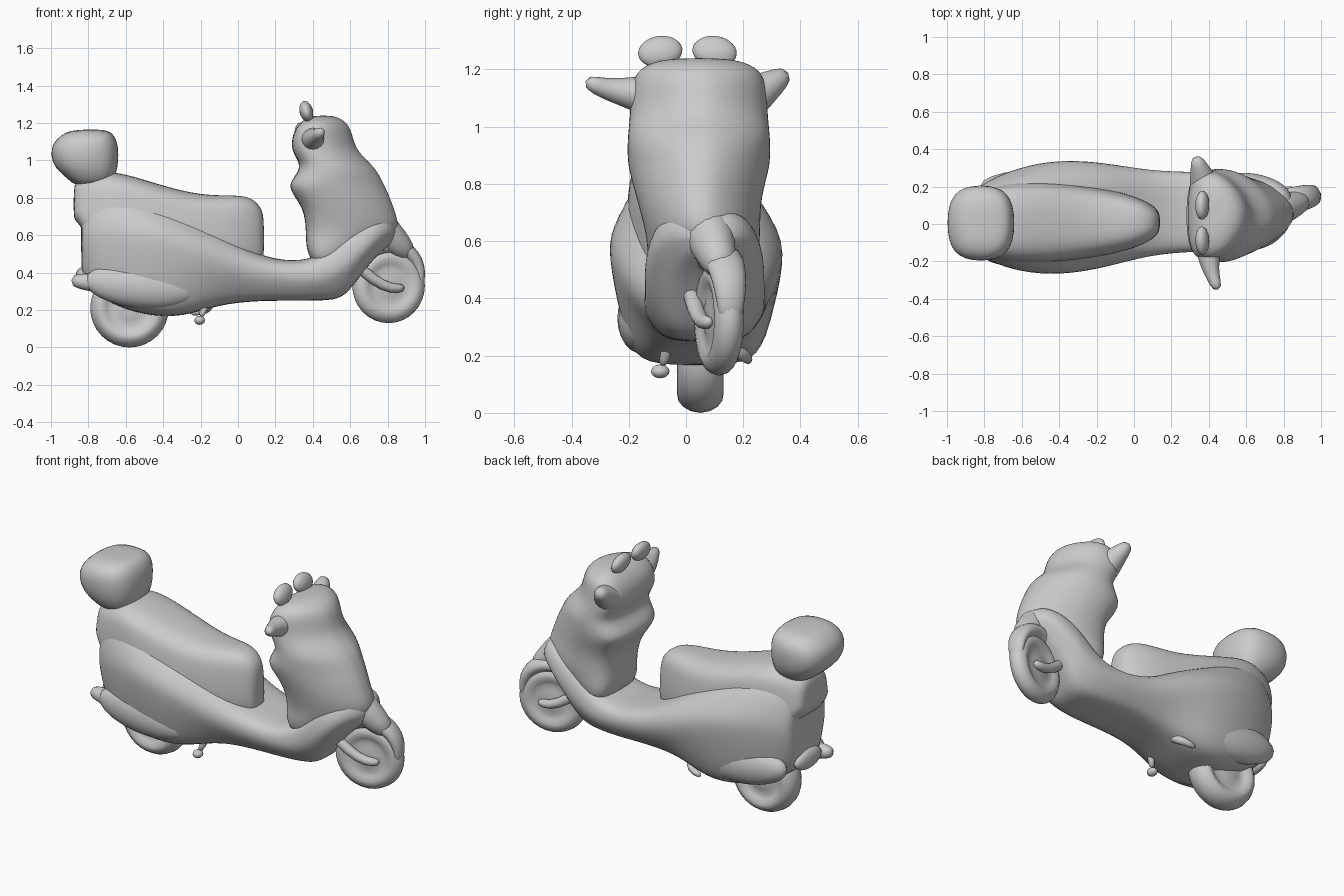
import bpy, bmesh, math
from mathutils import Vector, Matrix

if "Cube" in bpy.data.objects:
    bpy.data.objects.remove(bpy.data.objects["Cube"])


def add_object(name, bm):
    """Turn a bmesh into a smooth-shaded object."""
    bmesh.ops.recalc_face_normals(bm, faces=bm.faces)
    me = bpy.data.meshes.new(name)
    bm.to_mesh(me)
    bm.free()
    for p in me.polygons:
        p.use_smooth = True
    ob = bpy.data.objects.new(name, me)
    bpy.context.collection.objects.link(ob)
    return ob


def loft(name, rings, sub=2):
    """Skin a list of equal-length point rings, cap the ends and smooth."""
    bm = bmesh.new()
    vs = [[bm.verts.new(p) for p in r] for r in rings]
    n = len(rings[0])
    for a, b in zip(vs, vs[1:]):
        for i in range(n):
            j = (i + 1) % n
            bm.faces.new((a[i], a[j], b[j], b[i]))
    bm.faces.new(vs[0])
    bm.faces.new(vs[-1])
    ob = add_object(name, bm)
    m = ob.modifiers.new("smooth", 'SUBSURF')
    m.levels = m.render_levels = sub
    return ob


def mirrored(half):
    """Half outline (w, v), first and last on the centre, to a closed ring."""
    return half + [(-w, v) for w, v in half[-2:0:-1]]


def ellipsoid(name, loc, size, rot=(0, 0, 0)):
    bm = bmesh.new()
    bmesh.ops.create_uvsphere(bm, u_segments=20, v_segments=12, radius=1)
    ob = add_object(name, bm)
    ob.location, ob.scale, ob.rotation_euler = loc, size, rot
    return ob


def tube(name, pts, radii):
    """Round tube through points with a radius at each."""
    pts = [Vector(p) for p in pts]
    rings = []
    for i, p in enumerate(pts):
        d = (pts[min(i + 1, len(pts) - 1)] - pts[max(i - 1, 0)]).normalized()
        q = d.to_track_quat('Z', 'Y')
        rings.append([p + q @ Vector((radii[i] * math.cos(t * math.pi / 4),
                                      radii[i] * math.sin(t * math.pi / 4), 0)) for t in range(8)])
    return loft(name, rings, 1)


def wheel(name, loc, r, w, turn):
    """Lathe a fat rounded tyre with a shallow hub about the y axis."""
    prof = [(0, .75), (.3, .75), (.45, .6), (.58, .75), (.7, .95), (.8, .9), (.9, .7), (.97, .4), (1, 0)]
    prof += [(a, -b) for a, b in prof[-2::-1]]
    bm = bmesh.new()
    n = 32
    cols = [[bm.verts.new((r * a * math.cos(k * math.tau / n), w * b,
                           r * a * math.sin(k * math.tau / n))) for a, b in prof] for k in range(n)]
    for k in range(n):
        c, d = cols[k], cols[(k + 1) % n]
        for i in range(len(prof) - 1):
            bm.faces.new((c[i], c[i + 1], d[i + 1], d[i]))
    bmesh.ops.remove_doubles(bm, verts=bm.verts, dist=1e-5)
    ob = add_object(name, bm)
    ob.location, ob.rotation_euler = loc, (0, 0, turn)


# lower body and floor: x, centre y, bottom, top, top width, max width, its z, low width
body = [(-.84, .02, .40, .80, .10, .15, .60, .11),
        (-.82, .02, .33, .84, .14, .19, .60, .15),
        (-.70, .02, .24, .88, .19, .255, .62, .21),
        (-.50, .03, .17, .82, .20, .305, .60, .24),
        (-.30, .04, .16, .72, .21, .305, .55, .24),
        (-.10, .05, .23, .62, .21, .27, .47, .19),
        (.10, .06, .25, .49, .20, .225, .40, .17),
        (.30, .065, .25, .455, .19, .215, .38, .17),
        (.45, .065, .25, .49, .19, .21, .38, .16),
        (.56, .065, .26, .60, .19, .21, .45, .15),
        (.63, .065, .35, .66, .18, .21, .51, .16),
        (.72, .065, .47, .70, .16, .19, .58, .15),
        (.80, .075, .54, .71, .11, .14, .63, .10),
        (.85, .085, .58, .67, .05, .07, .62, .05)]
rings = []
for x, cy, zb, zt, wt, wm, zm, wl in body:
    e = min(.05, (zt - zb) / 8)
    half = [(0, zt), (wt * .6, zt), (wt, zt - e * .6), (wm, zm + e), (wm, zm - e),
            (wl * 1.03, zb + e * 1.5), (wl * .75, zb), (0, zb)]
    rings.append([(x, cy + w, z) for w, z in mirrored(half)])
loft("lower_body", rings)

# seat: x, top, half width
seat = [(-.88, .86, .10), (-.86, .90, .14), (-.72, .945, .19), (-.60, .93, .205), (-.40, .865, .20),
        (-.20, .815, .17), (-.04, .815, .14), (.06, .81, .105), (.12, .76, .07), (.14, .70, .035)]
rings = []
for x, zt, w in seat:
    zb = .68 if x < -.85 else .46
    half = [(0, zt), (w * .6, zt - .005), (w * .95, zt - .05), (w * 1.05, zt - .12),
            (w * 1.15, zb + .04), (w * .8, zb), (0, zb)]
    rings.append([(x, .01 + a, z) for a, z in mirrored(half)])
loft("seat", rings)

# leg shield and handlebar head: z, back x, front x, half width
shield = [(.42, .42, .56, .15), (.50, .37, .66, .19), (.57, .36, .78, .195), (.63, .36, .87, .2),
          (.74, .35, .835, .215), (.83, .28, .80, .24), (.88, .27, .775, .25), (.95, .33, .74, .25),
          (1.00, .32, .69, .245), (1.06, .28, .63, .24), (1.14, .29, .61, .235),
          (1.19, .32, .59, .22), (1.225, .36, .55, .17), (1.24, .41, .50, .08)]
rings = []
for z, xb, xf, w in shield:
    d = xf - xb
    cy = .045 if z > .7 else .06
    half = [(0, xb), (w * .7, xb + .02 * d), (w * .98, xb + .15 * d), (w * 1.02, xb + .4 * d),
            (w * .88, xb + .65 * d), (w * .55, xb + .88 * d), (w * .2, xf), (0, xf)]
    rings.append([(x, cy + a, z) for a, x in mirrored(half)])
loft("leg_shield", rings)

# luggage box: z, back x, front x, half width
box = [(.86, -.87, -.69, .12), (.90, -.91, -.66, .16), (.96, -.985, -.64, .195), (1.03, -1.005, -.635, .205),
       (1.09, -.995, -.64, .205), (1.135, -.95, -.66, .18), (1.16, -.90, -.69, .13), (1.165, -.82, -.75, .06)]
rings = []
for z, x0, x1, w in box:
    r = []
    for k in range(16):
        c, s = math.cos(k * math.pi / 8), math.sin(k * math.pi / 8)
        r.append(((x0 + x1) / 2 + (x1 - x0) / 2 * math.copysign(abs(c) ** .75, c),
                  .005 + w * math.copysign(abs(s) ** .75, s), z))
    rings.append(r)
loft("luggage_box", rings, 1)

# wheels
TURN = math.radians(14)
FRONT = Vector((.805, .115, .33))
rot = Matrix.Rotation(TURN, 3, 'Z')
wheel("front_wheel", FRONT, .2, .055, TURN)
wheel("rear_wheel", (-.58, .05, .21), .21, .085, 0)

# front fender: arc of flattened rings around the turned wheel
rings = []
for k in range(9):
    a = math.radians(-5 + k * 18)
    s = max(0, math.sin(a))
    r, t, w = .165 + .055 * s, .025 + .025 * s, .042 + .035 * s
    ring = []
    for j in range(10):
        b = j * math.tau / 10
        q = r + t * math.cos(b)
        ring.append(FRONT + rot @ Vector((q * math.cos(a), w * math.sin(b), q * math.sin(a))))
    rings.append(ring)
loft("front_fender", rings, 1)
# nose between shield and fender
tube("fender_nose", [(.72, .07, .68), (.80, .085, .61), (.87, .11, .54), (.92, .13, .49)], [.11, .095, .075, .05])

# fork arms
for side, s in (("right", -1), ("left", 1)):
    pts = [FRONT + rot @ Vector(p) for p in
           ((-.20, s * .06, .12), (-.10, s * .06, .03), (0, s * .06, -.02), (.08, s * .05, -.01))]
    tube("fork_" + side, pts, [.035, .032, .03, .025])

# engine side covers, muffler tip and tail
for side, y in (("right", -.155), ("left", .205)):
    ellipsoid("engine_cover_" + side, (-.52, y, .33), (.30, .085, .12), (0, .10, 0))
tube("muffler_tip", [(-.66, -.14, .34), (-.82, -.13, .35), (-.895, -.13, .36)], [.07, .05, .035])
ellipsoid("tail_lamp", (-.83, .02, .37), (.04, .12, .06))

# handlebar grips
tube("grip_right", [(.40, -.10, 1.10), (.40, -.2, 1.12), (.42, -.28, 1.13), (.45, -.355, 1.16)],
     [.09, .06, .04, .028])
tube("grip_left", [(.38, .16, 1.06), (.37, .24, 1.11), (.35, .30, 1.15), (.33, .36, 1.19)],
     [.10, .08, .055, .03])

# mirrors
for side, y, t in (("right", -.09, -.15), ("left", .10, .15)):
    ellipsoid("mirror_" + side, (.365, y, 1.262), (.036, .078, .056), (-t, -.25, 0))
    tube("mirror_stem_" + side, [(.40, y, 1.19), (.38, y, 1.23), (.37, y, 1.26)], [.025, .02, .02])

# stand legs and feet
tube("stand_right", [(-.16, -.06, .28), (-.175, -.065, .22), (-.20, -.085, .16)], [.025, .022, .018])
ellipsoid("stand_foot_right", (-.205, -.09, .145), (.028, .032, .024))
tube("stand_left", [(-.15, .12, .28), (-.15, .16, .22), (-.17, .21, .20), (-.26, .22, .18)],
     [.028, .028, .025, .018])
